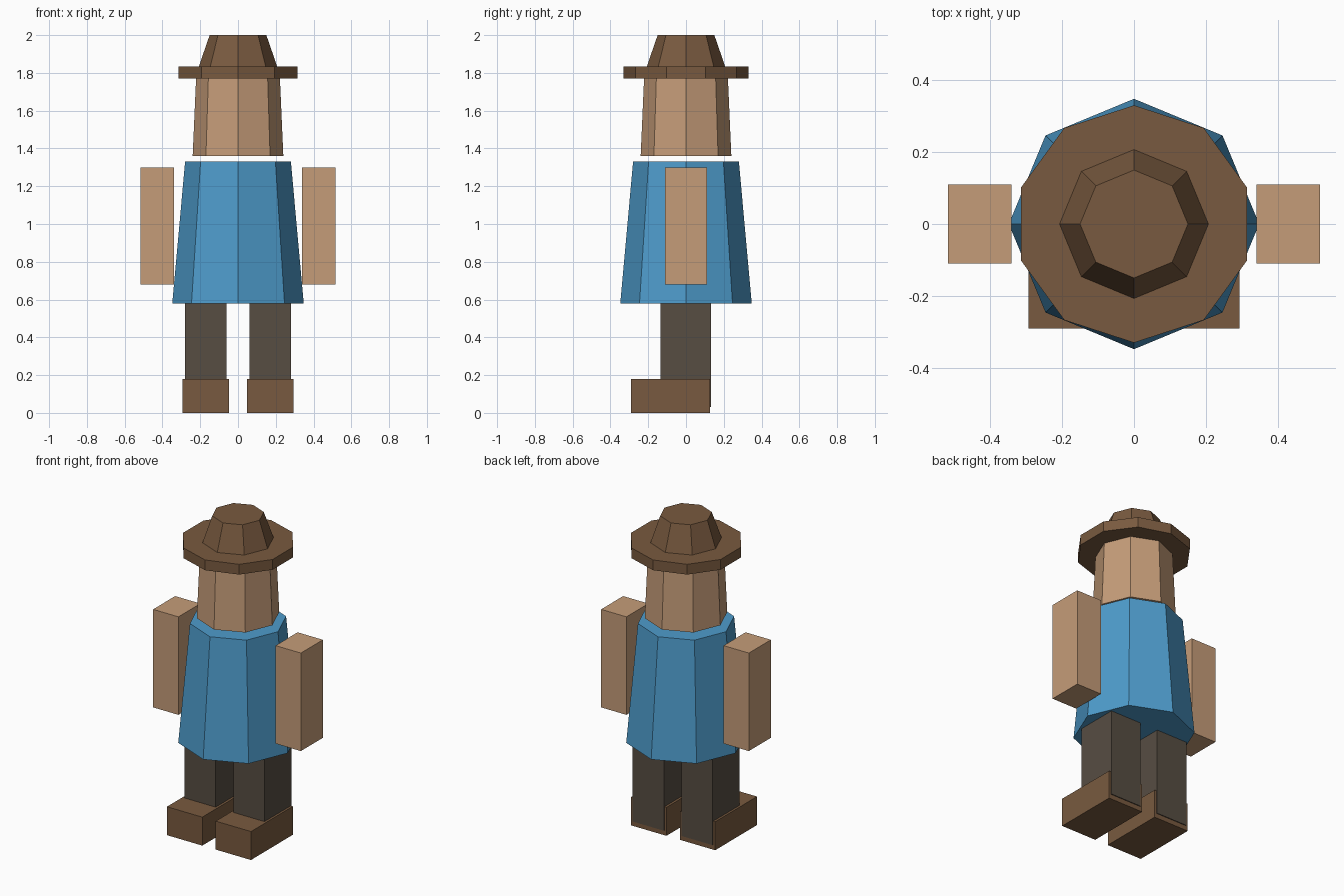
import bpy

if "Cube" in bpy.data.objects:
    bpy.data.objects.remove(bpy.data.objects["Cube"])


def material(name, rgb):
    m = bpy.data.materials.new(name)
    m.diffuse_color = (*rgb, 1)
    m.use_nodes = True
    m.node_tree.nodes["Principled BSDF"].inputs["Base Color"].default_value = m.diffuse_color
    return m


SKIN = material("skin", (0.56, 0.335, 0.19))
BROWN = material("brown", (0.19, 0.102, 0.05))
BLUE = material("blue", (0.076, 0.33, 0.6))
DARK = material("dark_cloth", (0.095, 0.075, 0.055))


def finish(name, mat):
    obj = bpy.context.object
    obj.name = obj.data.name = name
    obj.data.materials.append(mat)
    return obj


def tapered(name, sides, r_low, r_high, z0, z1, mat):
    """Upright tapered prism with a corner on the y axis."""
    bpy.ops.mesh.primitive_cone_add(vertices=sides, radius1=r_low, radius2=r_high,
                                    depth=z1 - z0, location=(0, 0, (z0 + z1) / 2))
    return finish(name, mat)


def box(name, x, y, z, mat):
    """Box from (min, max) ranges."""
    ranges = (x, y, z)
    bpy.ops.mesh.primitive_cube_add(size=1, location=[(a + b) / 2 for a, b in ranges])
    obj = finish(name, mat)
    size = [abs(b - a) for a, b in ranges]
    for v in obj.data.vertices:
        v.co = [c * s for c, s in zip(v.co, size)]
    return obj


# Torso, head and hat
tapered("torso", 8, 0.348, 0.28, 0.58, 1.33, BLUE)
tapered("head", 8, 0.24, 0.222, 1.36, 1.77, SKIN)
tapered("hat_brim", 10, 0.33, 0.33, 1.77, 1.835, BROWN)
tapered("hat_crown", 8, 0.207, 0.15, 1.835, 2.0, BROWN)

# Limbs and shoes on both sides
for side, s in (("left", -1), ("right", 1)):
    box(f"{side}_arm", (s * 0.34, s * 0.517), (-0.11, 0.11), (0.68, 1.3), SKIN)
    box(f"{side}_leg", (s * 0.062, s * 0.28), (-0.135, 0.133), (0.03, 0.58), DARK)
    box(f"{side}_shoe", (s * 0.047, s * 0.294), (-0.29, 0.128), (0, 0.18), BROWN)
